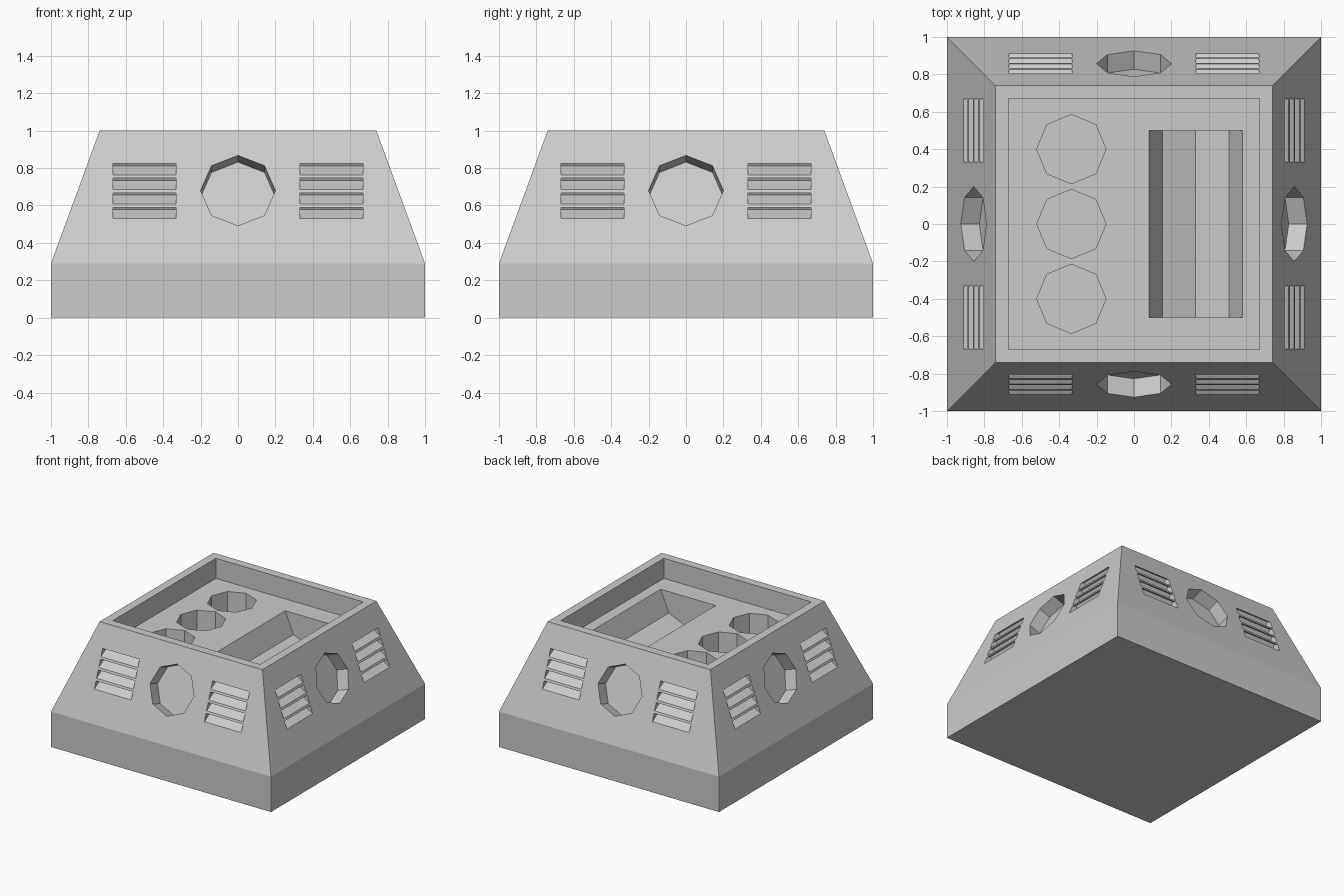
import bpy
import bmesh
import math
from mathutils import Matrix, Vector

cube = bpy.data.objects.get("Cube")
if cube:
    bpy.data.objects.remove(cube, do_unlink=True)

BASE, TOP, SKIRT, HEIGHT = 1.0, 0.74, 0.29, 1.0
FLOOR = 0.835
SLOPE = math.atan2(BASE - TOP, HEIGHT - SKIRT)

grey = bpy.data.materials.new("plain grey")
grey.use_nodes = True
colour = (0.6, 0.6, 0.6, 1)
grey.diffuse_color = colour
grey.node_tree.nodes["Principled BSDF"].inputs["Base Color"].default_value = colour


def make_object(name, bm):
    bmesh.ops.recalc_face_normals(bm, faces=bm.faces)
    mesh = bpy.data.meshes.new(name)
    bm.to_mesh(mesh)
    bm.free()
    mesh.materials.append(grey)
    obj = bpy.data.objects.new(name, mesh)
    bpy.context.collection.objects.link(obj)
    return obj


def add_box(bm, matrix, size):
    bmesh.ops.create_cube(bm, size=1, matrix=matrix @ Matrix.Diagonal((*size, 1)))


def add_octagon(bm, matrix, radius, depth):
    bmesh.ops.create_cone(bm, cap_ends=True, segments=8, radius1=radius,
                          radius2=radius, depth=depth, matrix=matrix)


def cut(body, name, bm):
    cutter = make_object(name, bm)
    cutter.hide_render = True
    mod = body.modifiers.new(name, "BOOLEAN")
    mod.operation, mod.solver, mod.object = "DIFFERENCE", "EXACT", cutter
    bpy.context.view_layer.objects.active = body
    bpy.ops.object.modifier_apply(modifier=mod.name)
    bpy.data.objects.remove(cutter, do_unlink=True)


def wall_y(z):
    return -(TOP + (HEIGHT - z) * math.tan(SLOPE))


# Body: square skirt with a tapered upper part
bm = bmesh.new()
add_box(bm, Matrix.Translation((0, 0, SKIRT / 2)), (2 * BASE, 2 * BASE, SKIRT))
top = max(bm.faces, key=lambda f: f.calc_center_median().z)
upper = bmesh.ops.extrude_face_region(bm, geom=[top])["geom"]
bmesh.ops.delete(bm, geom=[top], context="FACES_ONLY")
for v in upper:
    if isinstance(v, bmesh.types.BMVert):
        v.co = Vector((v.co.x * TOP, v.co.y * TOP, HEIGHT))
body = make_object("tapered_body", bm)

# Round port and two banks of louvre slots in each sloping wall
bm = bmesh.new()
for side in range(4):
    turn = Matrix.Rotation(side * math.pi / 2, 4, "Z")
    port = Matrix.Translation((0, wall_y(0.68), 0.68))
    tilt = Matrix.Rotation(math.pi / 2 - SLOPE, 4, "X")
    add_octagon(bm, turn @ port @ tilt, 0.2, 0.21)
    for x in (-0.5, 0.5):
        for row in range(4):
            z = 0.56 + row * 0.078
            slot = Matrix.Translation((x, wall_y(z), z))
            rise = Matrix.Rotation(math.radians(30), 4, "X")
            add_box(bm, turn @ slot @ rise, (0.335, 0.14, 0.041))
cut(body, "wall_openings", bm)

# Square tray sunk into the top
bm = bmesh.new()
add_box(bm, Matrix.Translation((0, 0, FLOOR + 0.25)), (1.34, 1.34, 0.5))
cut(body, "tray_recess", bm)

# Three wells and a half-octagon trough in the tray floor
bm = bmesh.new()
for y in (-0.4, 0, 0.4):
    add_octagon(bm, Matrix.Translation((-0.335, y, FLOOR)), 0.185, 0.5)
trough = Matrix.Translation((0.33, 0, FLOOR)) @ Matrix.Rotation(math.pi / 2, 4, "X")
add_octagon(bm, trough, 0.25, 1.0)
cut(body, "tray_wells", bm)
